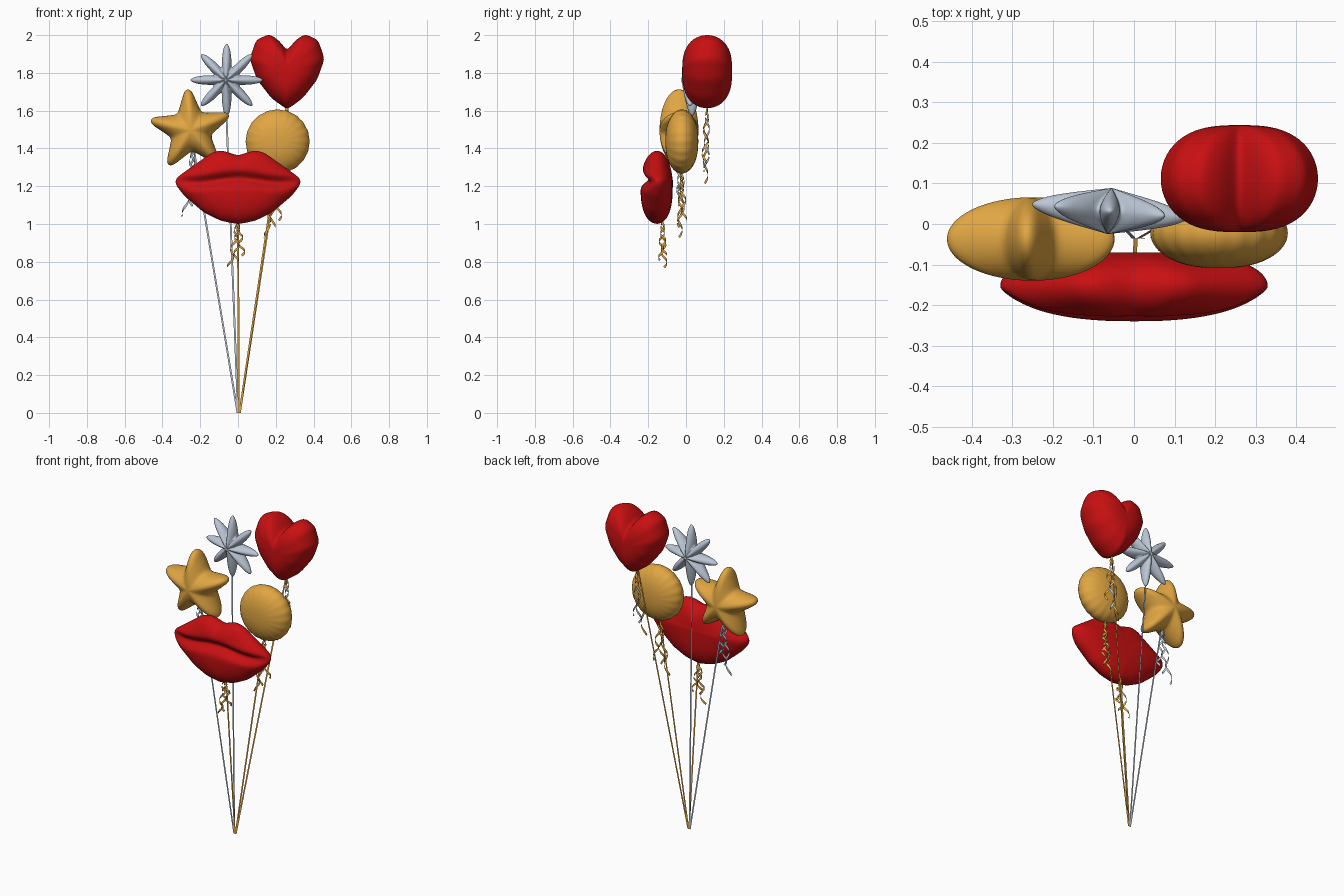
import bpy, math, random
from mathutils import Vector, Matrix

if "Cube" in bpy.data.objects:
    bpy.data.objects.remove(bpy.data.objects["Cube"])

random.seed(4)


def material(name, rgb):
    m = bpy.data.materials.new(name)
    m.diffuse_color = (*rgb, 1)
    m.use_nodes = True
    m.node_tree.nodes["Principled BSDF"].inputs["Base Color"].default_value = m.diffuse_color
    return m


RED = material("red foil", (0.58, 0.005, 0.006))
GOLD = material("gold foil", (0.75, 0.38, 0.055))
SILVER = material("silver foil", (0.50, 0.57, 0.67))


def add_mesh(name, verts, faces, mat):
    me = bpy.data.meshes.new(name)
    me.from_pydata(verts, [], faces)
    me.materials.append(mat)
    for p in me.polygons:
        p.use_smooth = True
    me.update()
    ob = bpy.data.objects.new(name, me)
    bpy.context.collection.objects.link(ob)
    return ob


def mirrored(half):
    """Close a right-hand half outline (top to bottom) with its mirror image."""
    return half + [(-x, z) for x, z in reversed(half) if abs(x) > 1e-6]


def burst(arms, half_arm, turn=0):
    """Repeat an arm given as (along, across) points from valley to tip."""
    step = 2 * math.pi / arms
    pts = []
    for i in range(arms):
        a = math.pi / 2 - i * step + math.radians(turn)
        arm = [(u, -v) for u, v in half_arm] + [(u, v) for u, v in reversed(half_arm[1:-1])]
        for u, v in arm:
            pts.append((u * math.cos(a) + v * math.sin(a), u * math.sin(a) - v * math.cos(a)))
    return pts


def smooth_outline(pts, n, rounds):
    """Resample a closed polygon evenly, round its corners, keep its size."""
    loop = [Vector(p) for p in pts]
    lens = [(loop[(i + 1) % len(loop)] - p).length for i, p in enumerate(loop)]
    total, out, i, done = sum(lens), [], 0, 0.0
    for k in range(n):
        d = total * k / n
        while i < len(loop) - 1 and d > done + lens[i]:
            done += lens[i]
            i += 1
        out.append(loop[i].lerp(loop[(i + 1) % len(loop)], (d - done) / lens[i]))
    for _ in range(rounds):
        out = [(out[j - 1] + out[j] * 2 + out[(j + 1) % n]) / 4 for j in range(n)]
    for ax in (0, 1):
        lo, hi = min(p[ax] for p in loop), max(p[ax] for p in loop)
        a, b = min(p[ax] for p in out), max(p[ax] for p in out)
        for p in out:
            p[ax] = lo + (p[ax] - a) * (hi - lo) / (b - a)
    return out


def balloon(name, outline, centre, depth, mat, n=120, rounds=4, rings=32, turn=0):
    """Inflate an outline; depth(t, x, z, front) gives the half thickness."""
    rim = smooth_outline(outline, n, rounds)
    verts, faces = [(0, -depth(0, 0, 0, True), 0)], []
    for k in range(1, rings):
        a = math.pi * k / rings
        t, front = min(1, math.sin(a)), k <= rings // 2
        for p in rim:
            x, z = p.x * t, p.y * t
            h = 0 if k * 2 == rings else depth(t, x, z, front)
            verts.append((x, -h if front else h, z))
    verts.append((0, depth(0, 0, 0, False), 0))
    last = len(verts) - 1
    for j in range(n):
        q = (j + 1) % n
        faces.append((0, 1 + j, 1 + q))
        for k in range(rings - 2):
            r, s = 1 + k * n, 1 + (k + 1) * n
            faces.append((r + j, s + j, s + q, r + q))
        r = 1 + (rings - 2) * n
        faces.append((r + j, last, r + q))
    # make the winding point outwards
    if sum(rim[j - 1].cross(rim[j]) for j in range(n)) > 0:
        faces = [f[::-1] for f in faces]
    faces = [f[::-1] for f in faces]
    ob = add_mesh(name, verts, faces, mat)
    ob.data.transform(Matrix.Translation(centre) @ Matrix.Rotation(math.radians(turn), 4, 'Z'))
    return ob


def puff(h, power):
    return lambda t, x, z, front: h * math.sqrt(max(0, 1 - t ** power))


# Heart balloon
heart = mirrored([(0, .105), (.045, .16), (.092, .19), (.16, .16), (.194, .063),
                  (.155, -.045), (.08, -.14), (0, -.197)])
balloon("heart_balloon", heart, (.26, .112, 1.81), puff(.132, 2.8), RED)

# Gold five-pointed star balloon
star = burst(5, [(.085, .0618), (.205, .018), (.218, 0)], 4)
balloon("star_balloon", star, (-.25, -.037, 1.495), puff(.103, 2), GOLD, rounds=3)


# Silver eight-armed burst balloon
def burst_depth(t, x, z, front):
    return .057 * (.65 * (1 - t) + .35 * math.sqrt(max(0, 1 - t ** 4)))


spikes = burst(8, [(.058, .024), (.11, .024), (.165, .016), (.192, 0)])
balloon("burst_balloon", spikes, (-.06, .032, 1.762), burst_depth, SILVER,
        n=192, rounds=2, turn=-5)

# Round balloon with a lightly puckered rim
disc = []
for i in range(120):
    a = -2 * math.pi * i / 120
    r = .168 + .0015 * math.cos(20 * a)
    disc.append((r * math.cos(a), r * math.sin(a)))
balloon("round_balloon", disc, (.21, -.022, 1.437), puff(.087, 2.3), GOLD, rounds=1)


# Lips balloon with a mouth crease on the front
def lips_depth(t, x, z, front):
    p = math.sqrt(max(0, 1 - t ** 3.2))
    h = (.088 if front else .083) * (1 - 1.6 * max(z, 0))
    if front:
        h -= .045 * math.exp(-((z - .01 * math.cos(x * 14)) / .03) ** 2)
    return h * p


lips = mirrored([(0, .128), (.05, .145), (.09, .156), (.14, .142), (.23, .078), (.315, .018),
                 (.33, 0), (.325, -.025), (.283, -.08), (.177, -.17), (.09, -.212), (0, -.23)])
balloon("lips_balloon", lips, (0, -.153, 1.231), lips_depth, RED, n=144, rounds=3, rings=40)


# Flat strings gathered at the bottom
def string(name, x0, top, mat, w=.005):
    a, b = Vector((x0, -.036, 0)), Vector(top)
    side = Vector((w, 0, 0))
    add_mesh(name, [a - side, a + side, b + side, b - side], [(0, 1, 2, 3)], mat)


string("star_string", -.002, (-.235, -.035, 1.40), SILVER)
string("burst_string", 0, (-.062, .03, 1.60), SILVER)
string("lips_string", .004, (0, -.12, 1.03), GOLD)
string("round_string", .008, (.20, -.025, 1.29), GOLD)
string("heart_string", .010, (.258, .11, 1.63), GOLD)


# Curled ribbon tails
def ribbon(name, top, length, lean, phase, mat, w=.006, radius=.014):
    verts, faces, n = [], [], 40
    for i in range(n + 1):
        s = i / n
        a = phase + s * 2 * math.pi * 2.5
        r = radius * min(1, s * 4)
        c = Vector(top) + Vector((lean[0] * s + r * math.cos(a), lean[1] * s + r * math.sin(a),
                                  -length * s))
        d = Vector((-math.sin(a), math.cos(a), .9)).normalized() * w
        verts += [c - d, c + d]
        if i:
            b = 2 * i
            faces.append((b - 2, b - 1, b + 1, b))
    add_mesh(name, verts, faces, mat)


tails = [
    ("heart", (.26, .112, 1.625), .41, (GOLD, SILVER, GOLD)),
    ("star", (-.24, -.037, 1.40), .36, (SILVER, SILVER, SILVER)),
    ("round", (.195, -.022, 1.28), .35, (GOLD, GOLD, GOLD)),
    ("lips", (0, -.125, 1.02), .25, (GOLD, GOLD, GOLD)),
]
for part, top, length, mats in tails:
    for i, mat in enumerate(mats):
        lean = ((i - 1) * .035 - .01, random.uniform(-.02, .02))
        ribbon(f"{part}_ribbon_{i + 1}", top, length * (1, .85, .75)[i], lean,
               i * 2.1 + random.random(), mat)
